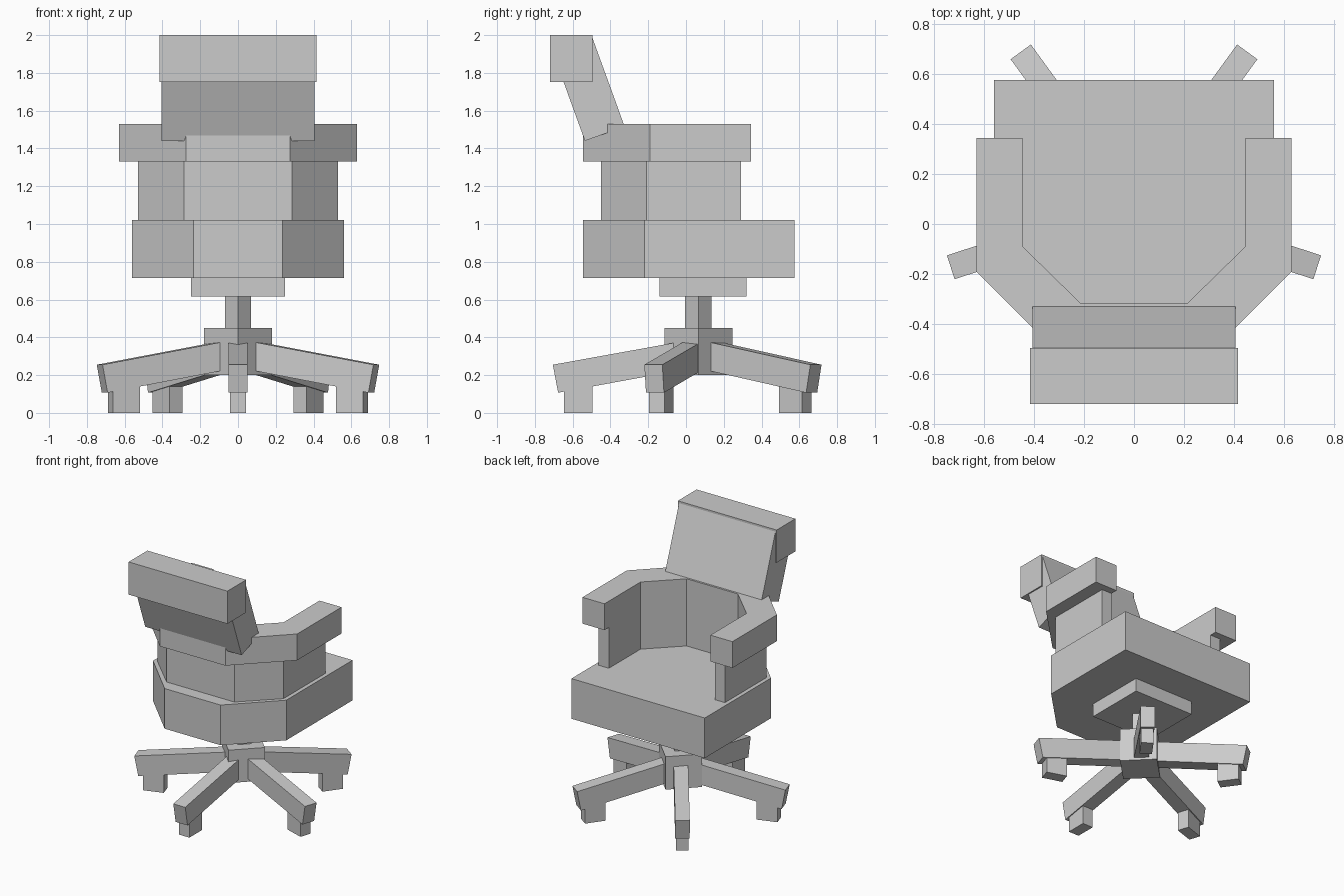
import bpy
import bmesh
from math import radians
from mathutils import Matrix, Vector

cube = bpy.data.objects.get("Cube")
if cube:
    bpy.data.objects.remove(cube, do_unlink=True)

grey = bpy.data.materials.new("plain grey")
grey.use_nodes = True
grey.diffuse_color = (0.6, 0.6, 0.6, 1)
grey.node_tree.nodes["Principled BSDF"].inputs["Base Color"].default_value = grey.diffuse_color


def prism(name, points, depth, matrix=None):
    """Extrude a list of 3D profile points along a depth vector."""
    bm = bmesh.new()
    face = bm.faces.new([bm.verts.new(p) for p in points])
    new = bmesh.ops.extrude_face_region(bm, geom=[face])["geom"]
    bmesh.ops.translate(bm, vec=Vector(depth),
                        verts=[v for v in new if isinstance(v, bmesh.types.BMVert)])
    bmesh.ops.recalc_face_normals(bm, faces=bm.faces)
    mesh = bpy.data.meshes.new(name)
    bm.to_mesh(mesh)
    bm.free()
    mesh.materials.append(grey)
    obj = bpy.data.objects.new(name, mesh)
    bpy.context.collection.objects.link(obj)
    if matrix:
        obj.matrix_world = matrix
    return obj


def slab(name, outline, z0, z1):
    """Upright prism from a plan outline."""
    return prism(name, [(x, y, z0) for x, y in outline], (0, 0, z1 - z0))


def side_panel(name, profile, half_width, matrix=None):
    """Prism across x from a (y, z) side profile."""
    return prism(name, [(-half_width, y, z) for y, z in profile],
                 (2 * half_width, 0, 0), matrix)


def mirrored(half):
    """Complete a right-hand half outline across x = 0."""
    return half + [(-x, y) for x, y in reversed(half)]


def diamond(r, cy):
    return [(r, cy), (0, cy + r), (-r, cy), (0, cy - r)]


CENTRE_Y = 0.065

# Seat and the plate beneath it
slab("seat", mirrored([(0.56, 0.575), (0.56, -0.22), (0.235, -0.545)]), 0.715, 1.02)
slab("seat_plate", mirrored([(0.25, 0.32), (0.25, -0.14)]), 0.615, 0.715)

# Wraparound arm wall and the wider arm rest on top
inner = [(0.215, -0.315), (0.445, -0.09)]
slab("arm_wall", mirrored(inner + [(0.445, 0.29), (0.53, 0.29),
                                   (0.53, -0.21), (0.285, -0.45)]), 1.02, 1.33)
slab("arm_rest", mirrored(inner + [(0.445, 0.343), (0.63, 0.343),
                                   (0.63, -0.19), (0.275, -0.545)]), 1.33, 1.53)

# Leaning backrest and headrest
side_panel("backrest", [(-0.535, 1.44), (-0.325, 1.516),
                        (-0.497, 1.99), (-0.707, 1.914)], 0.405)
side_panel("headrest", [(-0.72, 1.752), (-0.495, 1.752),
                        (-0.495, 2.0), (-0.72, 2.0)], 0.415)

# Column and hub
slab("column", diamond(0.07, CENTRE_Y), 0.4, 0.62)
slab("hub", diamond(0.18, CENTRE_Y), 0.2, 0.45)

# Five sloping legs with block feet
for i in range(5):
    turn = Matrix.Translation((0, CENTRE_Y, 0)) @ Matrix.Rotation(radians(72 * i), 4, "Z")
    side_panel(f"leg_{i + 1}", [(-0.77, 0.255), (-0.742, 0.107),
                                (-0.03, 0.237), (-0.05, 0.385)], 0.05, turn)
    side_panel(f"foot_{i + 1}", [(-0.71, 0), (-0.56, 0),
                                 (-0.56, 0.18), (-0.71, 0.18)], 0.043, turn)
